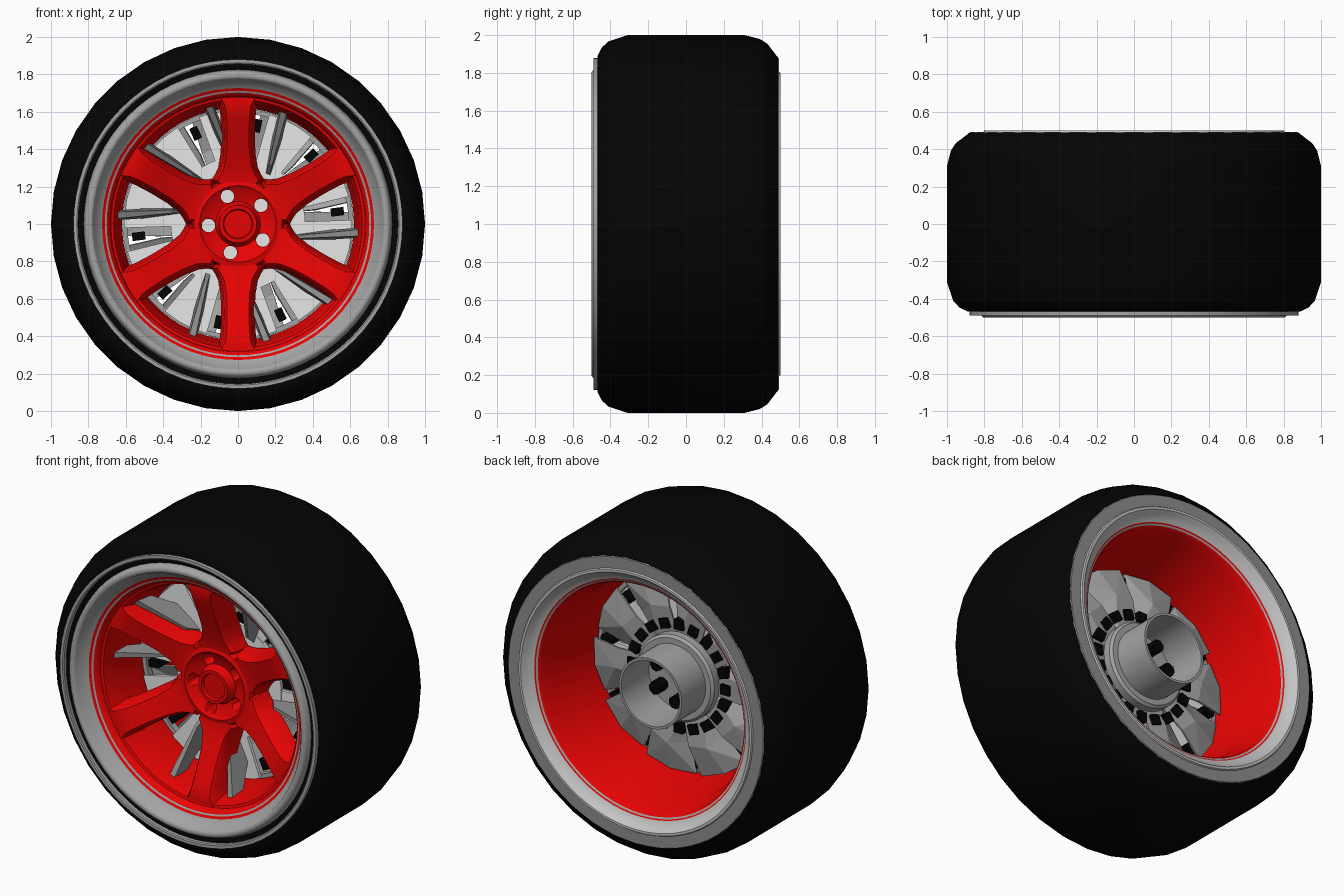
import bpy, bmesh
from math import sin, cos, radians, pi

if "Cube" in bpy.data.objects:
    bpy.data.objects.remove(bpy.data.objects["Cube"])


def material(name, rgb):
    m = bpy.data.materials.new(name)
    m.use_nodes = True
    m.diffuse_color = (*rgb, 1)
    m.node_tree.nodes["Principled BSDF"].inputs["Base Color"].default_value = (*rgb, 1)
    return m


BLACK = material("rubber black", (0.0012, 0.0012, 0.0012))
RED = material("bright red", (0.82, 0.001, 0.001))
STEEL = material("steel grey", (0.37, 0.37, 0.37))
DARK = material("dark steel", (0.27, 0.27, 0.27))
LIGHT = material("light grey", (0.88, 0.88, 0.88))
POLISHED = material("polished grey", (0.55, 0.55, 0.55))


def finish(name, bm, mats, smooth):
    bmesh.ops.recalc_face_normals(bm, faces=bm.faces)
    mesh = bpy.data.meshes.new(name)
    bm.to_mesh(mesh)
    bm.free()
    for m in mats:
        mesh.materials.append(m)
    ob = bpy.data.objects.new(name, mesh)
    bpy.context.collection.objects.link(ob)
    bpy.ops.object.select_all(action="DESELECT")
    ob.select_set(True)
    bpy.context.view_layer.objects.active = ob
    if smooth:
        bpy.ops.object.shade_smooth_by_angle(angle=radians(smooth))
    return ob


def lathe(name, profile, mats, bands="", segs=72, smooth=32):
    """Spin (radius, y) points round the axle; bands picks a material per step."""
    bm = bmesh.new()
    rings = []
    for k in range(segs):
        a = 2 * pi * k / segs
        rings.append([bm.verts.new((r * cos(a), y, 1 + r * sin(a))) for r, y in profile])
    n = len(profile)
    steps = n - 1 if profile[0][0] == 0 else n
    for k in range(segs):
        p, q = rings[k], rings[(k + 1) % segs]
        for i in range(steps):
            j = (i + 1) % n
            f = bm.faces.new((p[i], q[i], q[j], p[j]))
            f.material_index = int(bands[i]) if i < len(bands) else 0
    bmesh.ops.remove_doubles(bm, verts=bm.verts, dist=1e-5)
    return finish(name, bm, mats, smooth)


def loft(name, loops, mat, angles, smooth=0):
    """Skin loops of (radial, sideways, y) points, repeated at each angle."""
    bm = bmesh.new()
    for deg in angles:
        c, s = cos(radians(deg)), sin(radians(deg))
        vs = [[bm.verts.new((u * c - t * s, y, 1 + u * s + t * c)) for u, t, y in loop]
              for loop in loops]
        n = len(vs[0])
        for a, b in zip(vs, vs[1:]):
            for i in range(n):
                bm.faces.new((a[i], a[(i + 1) % n], b[(i + 1) % n], b[i]))
        bm.faces.new(vs[0])
        bm.faces.new(vs[-1][::-1])
    return finish(name, bm, [mat], smooth)


def polar(r, deg, y):
    return (r * cos(radians(deg)), r * sin(radians(deg)), y)


def peg(name, u, radius, y0, y1, mat, angles, sides=12):
    circle = [(u + radius * cos(2 * pi * i / sides), radius * sin(2 * pi * i / sides))
              for i in range(sides)]
    return loft(name, [[(a, b, y) for a, b in circle] for y in (y0, y1)], mat, angles, 40)


def block(name, u0, u1, half, y0, y1, mat, angles):
    square = [(u0, -half), (u1, -half), (u1, half), (u0, half)]
    return loft(name, [[(a, b, y) for a, b in square] for y in (y0, y1)], mat, angles)


SIX = [30 + 60 * k for k in range(6)]
TEN = [-4 + 36 * k for k in range(10)]
LUGS = [39 + 72 * k for k in range(5)]

# Tyre with rounded shoulders
lathe("tyre", [(.8, -.455), (.87, -.465), (.89, -.468), (.935, -.445), (.967, -.41), (1, -.31),
               (1, .31), (.98, .39), (.955, .43), (.88, .488), (.8, .48)],
      [BLACK], segs=36, smooth=40)
lathe("front_sidewall_ring", [(.855, -.46), (.855, -.485), (.862, -.49), (.88, -.49), (.88, -.46)], [STEEL])
lathe("back_sidewall_ring", [(.8, .485), (.8, .492), (.875, .492), (.88, .485)], [DARK])

# Rim: polished lips, red barrel and thin polished pinstripes
rim = [(.825, -.46), (.815, -.49), (.805, -.5), (.785, -.5), (.775, -.49), (.766, -.46),
       (.74, -.44), (.727, -.425), (.712, -.42), (.702, -.415), (.685, -.40), (.68, -.375),
       (.665, -.37), (.645, -.31), (.62, -.12), (.625, .03), (.655, .12), (.665, .28),
       (.695, .34), (.7, .43), (.71, .44), (.72, .445), (.727, .45), (.745, .455),
       (.768, .48), (.785, .5), (.8, .5), (.81, .485)]
lathe("rim", rim, [STEEL, RED, POLISHED], "0000000101111111111" + "10122222", smooth=48)

# Hub with five lug holes, a dished face and a centre cap
hub = lathe("hub", [(0, -.1), (.25, -.1), (.245, -.205), (.235, -.222), (.205, -.23), (.185, -.212),
                    (.12, -.195), (.112, -.205), (.1, -.245), (.08, -.245), (.074, -.23), (0, -.23)],
            [RED])
cutter = peg("lug_cutter", .158, .036, -.4, .1, RED, LUGS, 20)
cutter.hide_render = True
mod = hub.modifiers.new("holes", "BOOLEAN")
mod.operation = "DIFFERENCE"
mod.object = cutter
bpy.context.view_layer.objects.active = hub
bpy.ops.object.modifier_apply(modifier=mod.name)
bpy.data.objects.remove(cutter)

# Six dished spokes: (radius, half width, front y, back y)
sections = [(.205, .1, -.222, -.1), (.235, .122, -.226, -.1), (.265, .102, -.232, -.1),
            (.3, .085, -.243, -.1), (.38, .073, -.272, -.12), (.48, .07, -.315, -.16),
            (.57, .073, -.355, -.21), (.63, .08, -.375, -.24), (.67, .1, -.375, -.26)]
spoke_loops = []
for r, w, f, b in sections:
    spoke_loops.append([(r, -w - .02, b), (r, -w - .004, f + .025), (r, -w + .012, f),
                        (r, w - .012, f), (r, w + .004, f + .025), (r, w + .02, b)])
loft("spokes", spoke_loops, RED, SIX, 35)

# Light brake plate: solid middle and ten sectors with gaps between them
lathe("plate_middle", [(0, -.09), (.36, -.09), (.36, -.07), (0, -.07)], [LIGHT])
sector = [(.35, -18), (.61, -18), (.61, -9), (.61, 0), (.61, 6), (.35, 6)]
loft("plate_sectors", [[polar(r, d, y) for r, d in sector] for y in (-.085, -.065)], LIGHT, TEN)
lathe("plate_edge_ring", [(.592, -.06), (.618, -.06), (.618, -.02), (.592, -.02)], [STEEL])

# Ten fins reaching forward between the spokes
fin = [(.648, -.3), (.635, -.2), (.5, -.08), (.3, -.08), (.36, -.16)]
loft("fins", [[(r, -.14 * (.66 - r) + t * w, y) for (r, y), w in zip(fin, (.8, 1.2, 1.2, .6, .4))]
              for t in (-.022, 0, .022)], DARK, TEN)

# Faceted blades behind the plate
outline = [(.24, -18, .05), (.42, -22, .01), (.615, -21, 0), (.615, -6, .03), (.615, 10, .03),
           (.42, 13, .07), (.24, 18, .05)]
bm = bmesh.new()
for deg in TEN:
    pts = [polar(r, d + deg, y) for r, d, y in outline + [(.44, -4, .075)]]
    vs = [bm.verts.new((x, y, z + 1)) for x, z, y in pts]
    for i in range(len(outline)):
        bm.faces.new((vs[i], vs[(i + 1) % len(outline)], vs[-1]))
blades = finish("back_blades", bm, [STEEL], 0)
thick = blades.modifiers.new("thickness", "SOLIDIFY")
thick.thickness = 0.012

# Black clips in the gaps and round the axle
block("gap_clips", .5, .57, .022, -.07, .03, BLACK, [a + 11 for a in TEN])
block("axle_clips", .29, .35, .03, .02, .08, BLACK, [18 * k for k in range(20)])

# Axle tube, flange and bolts at the back
lathe("axle_flange", [(.2, .02), (.265, .02), (.265, .1), (.25, .115), (.2, .115)], [STEEL])
lathe("axle_tube", [(0, 0), (.215, 0), (.215, .35), (.2, .35), (.2, .08), (0, .08)], [STEEL])
peg("axle_bolts", .125, .04, .07, .16, BLACK, LUGS, 8)
